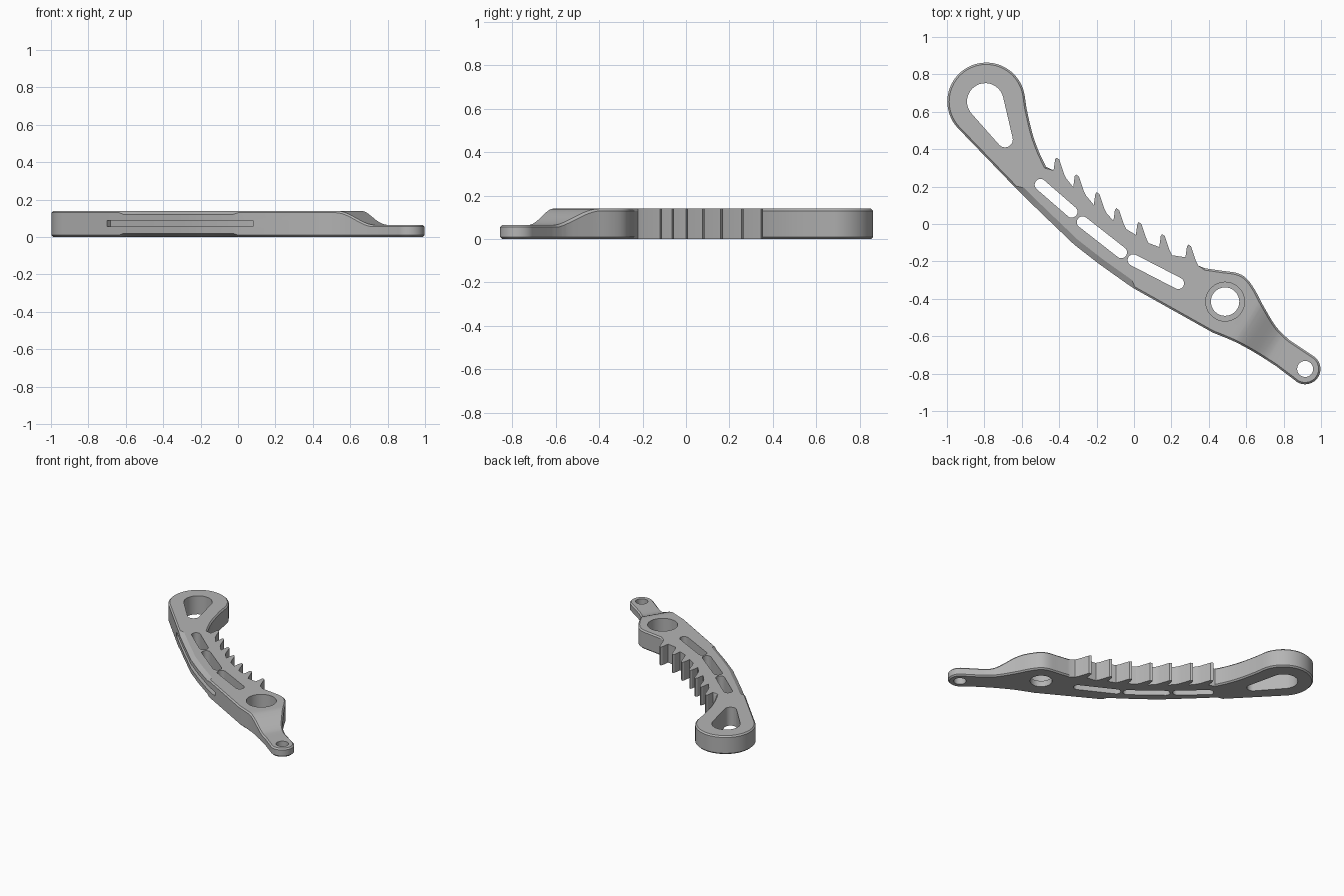
import bpy, bmesh
from math import acos, atan2, cos, sin, radians, pi
from mathutils import Vector

cube = bpy.data.objects.get("Cube")
if cube:
    bpy.data.objects.remove(cube, do_unlink=True)

H = 0.14       # full thickness
TIP_H = 0.065  # thickness of the thin eyelet end

grey = bpy.data.materials.new("satin grey")
grey.use_nodes = True
grey.diffuse_color = (0.46, 0.46, 0.46, 1)
grey.node_tree.nodes["Principled BSDF"].inputs["Base Color"].default_value = (0.46, 0.46, 0.46, 1)


def arc(c, r, a0, a1, n):
    """Points on an arc, angles in degrees; both ends included."""
    return [Vector((c[0] + r * cos(radians(a0 + (a1 - a0) * i / n)),
                    c[1] + r * sin(radians(a0 + (a1 - a0) * i / n)))) for i in range(n + 1)]


def spline(pts, n=4):
    """Smooth curve through points."""
    p = [Vector(q) for q in pts]
    p = [p[0]] + p + [p[-1]]
    out = []
    for a, b, c, d in zip(p, p[1:], p[2:], p[3:]):
        for i in range(n):
            t = i / n
            out.append(0.5 * (2 * b + (c - a) * t + (2 * a - 5 * b + 4 * c - d) * t * t
                              + (3 * b - a - 3 * c + d) * t ** 3))
    return out + [p[-1]]


def inset(pts, dists):
    """Move each outline point inwards by its own distance."""
    out = []
    for i, p in enumerate(pts):
        e0 = (p - pts[i - 1]).normalized()
        e1 = (pts[(i + 1) % len(pts)] - p).normalized()
        n = Vector((-e0.y - e1.y, e0.x + e1.x)).normalized()
        out.append(p + n * dists[i])
    return out


def loft(name, layers):
    """Closed solid through stacked loops of 3D points."""
    bm = bmesh.new()
    rings = [[bm.verts.new(p) for p in layer] for layer in layers]
    for lo, hi in zip(rings, rings[1:]):
        for i in range(len(lo)):
            j = (i + 1) % len(lo)
            bm.faces.new((lo[i], lo[j], hi[j], hi[i]))
    bm.faces.new(rings[0][::-1])
    bm.faces.new(rings[-1])
    bmesh.ops.recalc_face_normals(bm, faces=bm.faces)
    mesh = bpy.data.meshes.new(name)
    bm.to_mesh(mesh)
    bm.free()
    obj = bpy.data.objects.new(name, mesh)
    mesh.materials.append(grey)
    bpy.context.collection.objects.link(obj)
    return obj


def prism(name, pts, z0=-0.1, z1=0.3):
    return loft(name, [[(p.x, p.y, z) for p in pts] for z in (z0, z1)])


def slot(name, p, q, r1, r2):
    """Through slot: hull of two circles."""
    d = Vector(q) - Vector(p)
    a = atan2(d.y, d.x) * 180 / pi
    phi = acos((r1 - r2) / d.length) * 180 / pi
    return prism(name, arc(p, r1, a + phi, a + 360 - phi, 20) + arc(q, r2, a - phi, a + phi, 14))


# Outline, counterclockwise: handle loop, outer flank, eyelet, shoulder, teeth, neck
handle = arc((-0.79, 0.655), 0.208, 8, 223, 36)
flank = [Vector(p) for p in ((-0.635, 0.195), (-0.61, 0.17), (-0.505, 0.067), (-0.32, -0.11),
                             (-0.185, -0.215), (-0.03, -0.325), (0.0, -0.345))]
belly = spline([(0.42, -0.58), (0.54, -0.63), (0.65, -0.69), (0.76, -0.76)])
eyelet = arc((0.915, -0.775), 0.082, 227, 413, 24)
shoulder = spline([(0.83, -0.62), (0.76, -0.55), (0.69, -0.435), (0.645, -0.35),
                   (0.6, -0.29), (0.55, -0.262), (0.47, -0.25), (0.38, -0.237)])
tips = [(0.29, -0.11), (0.15, -0.055), (0.025, 0.01), (-0.095, 0.085),
        (-0.2, 0.17), (-0.31, 0.265), (-0.415, 0.355)]
tooth = [(0.053, -0.112), (0.04, -0.085), (0.015, -0.01), (0, 0), (-0.007, -0.01), (-0.015, -0.068)]
teeth = [Vector(t) + Vector(o) for t in tips for o in tooth]
neck = spline([(-0.47, 0.305), (-0.51, 0.39), (-0.545, 0.49), (-0.575, 0.62)])

# Edge chamfer: wide along the flank grip, none on the teeth
outline, side, rise = [], [], []
for part in (handle, flank, belly, eyelet, shoulder, teeth, neck):
    for p in part:
        wide = part is flank and -0.62 < p.x < -0.01
        outline.append(p)
        side.append(0.032 if wide else 0 if part is teeth else 0.01)
        rise.append(0.02 if wide else 0.01)

inner = inset(outline, side)
lever = loft("ratchet_lever", [
    [(p.x, p.y, 0) for p in inner],
    [(p.x, p.y, r) for p, r in zip(outline, rise)],
    [(p.x, p.y, H - r) for p, r in zip(outline, rise)],
    [(p.x, p.y, H) for p in inner]])

# Ramp down to the thin eyelet
along, s0, s1 = Vector((0.85, -0.52, 0)).normalized(), 0.77, 1.0
bm = bmesh.new()
bm.from_mesh(lever.data)
steps = 12
for i in range(steps + 1):
    s = s0 + (s1 - s0) * i / steps
    bmesh.ops.bisect_plane(bm, geom=bm.verts[:] + bm.edges[:] + bm.faces[:],
                           plane_co=along * s, plane_no=along)
for v in bm.verts:
    if v.co.z > 0.07:
        t = min(1, max(0, (v.co.dot(along) - s0) / (s1 - s0)))
        v.co.z -= (H - TIP_H) * t * t * (3 - 2 * t)
bm.to_mesh(lever.data)
bm.free()

# Cut openings
grip = [Vector(p) for p in ((-0.7, 0.263), (-0.61, 0.17), (-0.505, 0.067), (-0.32, -0.11),
                            (-0.185, -0.215), (0, -0.345), (0.08, -0.39))]
out_dir = Vector((-0.63, -0.78))
groove = [p + out_dir * 0.05 for p in grip] + [p - out_dir * 0.03 for p in grip[::-1]]
cutters = [
    slot("handle_opening", (-0.795, 0.655), (-0.69, 0.452), 0.098, 0.042),
    slot("slot_upper", (-0.5, 0.21), (-0.333, 0.065), 0.031, 0.031),
    slot("slot_middle", (-0.275, 0.01), (-0.068, -0.152), 0.031, 0.031),
    slot("slot_lower", (-0.003, -0.193), (0.237, -0.317), 0.031, 0.031),
    prism("pivot_hole", arc((0.487, -0.415), 0.076, 0, 350, 35)),
    prism("pivot_counterbore", arc((0.487, -0.415), 0.104, 0, 350, 35), 0.045, 0.3),
    prism("eyelet_hole", arc((0.915, -0.775), 0.043, 0, 345, 23)),
    prism("side_groove", groove, 0.055, 0.087)]

bpy.ops.object.select_all(action='DESELECT')
bpy.context.view_layer.objects.active = lever
lever.select_set(True)
for c in cutters:
    c.hide_render = True
    mod = lever.modifiers.new(c.name, 'BOOLEAN')
    mod.operation, mod.solver, mod.object = 'DIFFERENCE', 'EXACT', c
    bpy.ops.object.modifier_apply(modifier=mod.name)
    bpy.data.objects.remove(c, do_unlink=True)

bpy.ops.object.shade_smooth_by_angle(angle=radians(25))
